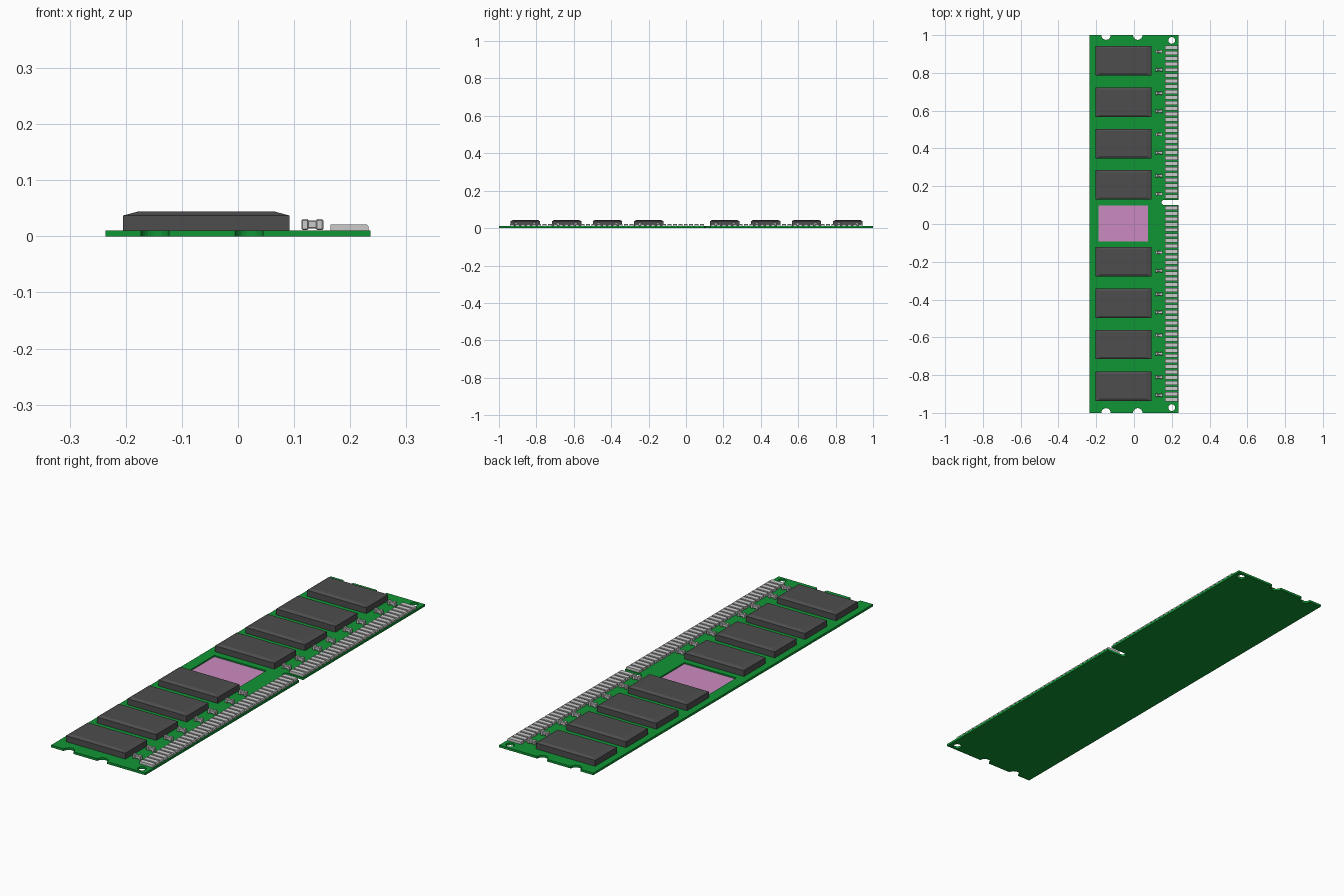
import bpy, bmesh
from math import sin, cos, pi

if "Cube" in bpy.data.objects:
    bpy.data.objects.remove(bpy.data.objects["Cube"])


def material(name, rgb):
    m = bpy.data.materials.new(name)
    m.diffuse_color = (*rgb, 1)
    m.use_nodes = True
    m.node_tree.nodes["Principled BSDF"].inputs["Base Color"].default_value = m.diffuse_color
    return m


GREEN = material("board_green", (0.005, 0.3, 0.035))
DARK = material("chip_dark", (0.075, 0.075, 0.075))
PINK = material("label_pink", (0.6, 0.26, 0.53))


def finish(bm, name, mat=None):
    bmesh.ops.recalc_face_normals(bm, faces=bm.faces)
    me = bpy.data.meshes.new(name)
    bm.to_mesh(me)
    bm.free()
    ob = bpy.data.objects.new(name, me)
    bpy.context.collection.objects.link(ob)
    if mat:
        me.materials.append(mat)
    return ob


def loft(bm, rings):
    """Skin a stack of equal-length vertex rings and cap both ends."""
    vs = [[bm.verts.new(p) for p in r] for r in rings]
    n = len(vs[0])
    for a, b in zip(vs, vs[1:]):
        for i in range(n):
            bm.faces.new((a[i], a[(i + 1) % n], b[(i + 1) % n], b[i]))
    bm.faces.new(vs[0][::-1])
    bm.faces.new(vs[-1])


def prism(bm, pts, z0, z1):
    loft(bm, [[(x, y, z) for x, y in pts] for z in (z0, z1)])


def rect(x0, x1, y0, y1):
    return [(x0, y0), (x1, y0), (x1, y1), (x0, y1)]


def circle(x, y, r, n=24):
    return [(x + r * cos(2 * pi * i / n), y + r * sin(2 * pi * i / n)) for i in range(n)]


TOP = 0.01
CHIP_Y = (0.865, 0.644, 0.426, 0.207, -0.199, -0.42, -0.638, -0.859)

# circuit board with end notches, holes, key slot and label recess
bm = bmesh.new()
prism(bm, rect(-0.236, 0.236, -1, 1), 0, TOP)
board = finish(bm, "circuit_board", GREEN)
bm = bmesh.new()
for s in (-1, 1):
    for x in (-0.148, 0.02):
        prism(bm, circle(x, s, 0.025), -0.05, 0.05)
    prism(bm, circle(0.2, s * 0.972, 0.018), -0.05, 0.05)
slot = [(0.16 + 0.014 * cos(a), 0.114 + 0.014 * sin(a))
        for a in [pi / 2 + pi * i / 10 for i in range(11)]]
prism(bm, slot + [(0.3, 0.1), (0.3, 0.128)], -0.05, 0.05)
prism(bm, rect(-0.187, 0.073, -0.093, 0.098), 0.003, 0.05)
cutter = finish(bm, "board_cutter", GREEN)
cutter.hide_render = True
mod = board.modifiers.new("cutouts", "BOOLEAN")
mod.object, mod.solver = cutter, "EXACT"
bpy.context.view_layer.objects.active = board
bpy.ops.object.modifier_apply(modifier=mod.name)
bpy.data.objects.remove(cutter)

# label lying in the recess
bm = bmesh.new()
prism(bm, rect(-0.187, 0.073, -0.093, 0.098), 0.002, 0.004)
finish(bm, "label", PINK)

# memory chips with chamfered tops
for k, y in enumerate(CHIP_Y):
    bm = bmesh.new()
    loft(bm, [[(px, py, z) for px, py in rect(-0.205 + dx, 0.092 - dx, y - 0.078 + dy, y + 0.078 - dy)]
              for z, dx, dy in ((TOP, 0, 0), (0.037, 0, 0), (0.044, 0.026, 0.012))])
    finish(bm, f"memory_chip_{k + 1}", DARK)


# capacitors: octagonal dumbbells, two beside each chip
def octagon(x, y, z, hy, hz, c):
    pts = [(-hy, -hz + c), (-hy + c, -hz), (hy - c, -hz), (hy, -hz + c),
           (hy, hz - c), (hy - c, hz), (-hy + c, hz), (-hy, hz - c)]
    return [(x, y + a, z + b) for a, b in pts]


CAP = ((0.0, 0.8), (0.002, 1), (0.011, 1), (0.013, 0.75),
       (0.026, 0.75), (0.028, 1), (0.037, 1), (0.039, 0.8))
bm = bmesh.new()
for y in CHIP_Y:
    for s in (-0.048, 0.048):
        loft(bm, [octagon(0.113 + dx, y + s, 0.021, 0.009 * f, 0.0095 * f, 0.002)
                  for dx, f in CAP])
finish(bm, "capacitors")

# contact pins in two rows either side of the key slot
PIN = [(0.165, TOP - 0.002), (0.233, TOP - 0.002), (0.233, 0.018), (0.229, 0.0215), (0.165, 0.0215)]
bm = bmesh.new()
for y0, y1, n in ((-0.94, 0.096, 36), (0.134, 0.944, 28)):
    w = 0.021
    for i in range(n):
        y = y0 + (y1 - y0 - w) * i / (n - 1)
        loft(bm, [[(x, yy, z) for x, z in PIN] for yy in (y, y + w)])
finish(bm, "contact_pins")
